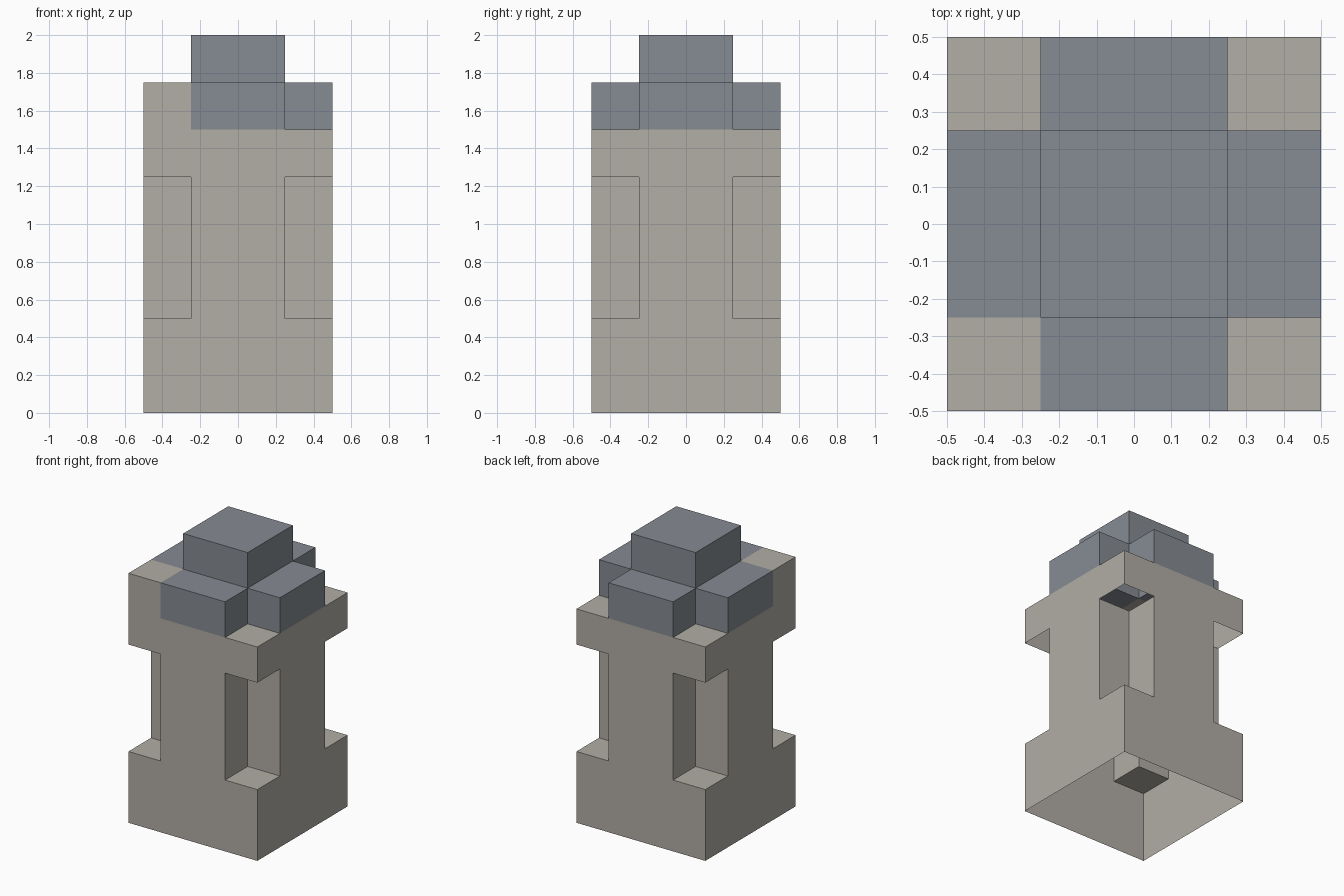
import bpy, bmesh
from mathutils import Matrix, Vector

if "Cube" in bpy.data.objects:
    bpy.data.objects.remove(bpy.data.objects["Cube"])

# Two flat colours
def material(name, rgb):
    m = bpy.data.materials.new(name)
    m.diffuse_color = (*rgb, 1)
    m.use_nodes = True
    m.node_tree.nodes["Principled BSDF"].inputs["Base Color"].default_value = m.diffuse_color
    return m

STONE = material("warm grey stone", (0.445, 0.423, 0.381))
SLATE = material("blue grey slate", (0.238, 0.258, 0.292))

H, Q = 0.5, 0.25   # half width, corner notch size


def turn(p, k):
    """Rotate a plan point by k quarter turns."""
    v = Matrix.Rotation(k * 1.5707963267948966, 2) @ Vector(p)
    return (round(v.x, 4), round(v.y, 4))


def corner(k, notched):
    """Plan path around corner k: 0 back right, 1 back left, 2 front left, 3 front right."""
    tip = (Q, Q) if notched else (H, H)
    return [turn(p, k) for p in ((H, Q), tip, (Q, H))]


def wall(bm, path, z0, z1):
    for (ax, ay), (bx, by) in zip(path, path[1:]):
        bm.faces.new([bm.verts.new(c) for c in
                      ((ax, ay, z0), (bx, by, z0), (bx, by, z1), (ax, ay, z1))])


def storey(bm, notched, z0, z1):
    """Closed ring of walls, square or with notched corners."""
    path = [p for k in range(4) for p in corner(k, notched)]
    wall(bm, path + path[:1], z0, z1)


def deck(bm, plan, z):
    bm.faces.new([bm.verts.new((x, y, z)) for x, y in plan])


def corner_deck(bm, k, z):
    deck(bm, [turn(p, k) for p in ((Q, Q), (H, Q), (H, H), (Q, H))], z)


def finish(bm, name, mat):
    bmesh.ops.remove_doubles(bm, verts=bm.verts, dist=0.001)
    me = bpy.data.meshes.new(name)
    bm.to_mesh(me)
    bm.free()
    me.materials.append(mat)
    bpy.context.collection.objects.link(bpy.data.objects.new(name, me))


# Hollow stone body: square base, notched shaft, square collar, open underneath
body = bmesh.new()
storey(body, False, 0, 0.5)
storey(body, True, 0.5, 1.25)
storey(body, False, 1.25, 1.5)
for k in range(4):
    corner_deck(body, k, 0.5)                        # notch floors
    corner_deck(body, k, 1.75 if k == 2 else 1.5)    # collar tops, one raised
wall(body, corner(2, False), 1.5, 1.75)              # raised front left corner
finish(body, "stone_body", STONE)

# Cross-shaped slate roof
roof = bmesh.new()
for k in range(4):
    if k != 2:
        wall(roof, corner(k, True), 1.5, 1.75)
    wall(roof, [turn((H, -Q), k), turn((H, Q), k)], 1.5, 1.75)
    deck(roof, [turn(p, k) for p in ((Q, -Q), (H, -Q), (H, Q), (Q, Q))], 1.75)
finish(roof, "roof_cross", SLATE)

# Slate cap block on top
cap = bmesh.new()
square = [turn((Q, -Q), k) for k in range(4)]
wall(cap, square + square[:1], 1.75, 2)
deck(cap, square, 2)
finish(cap, "roof_cap", SLATE)
